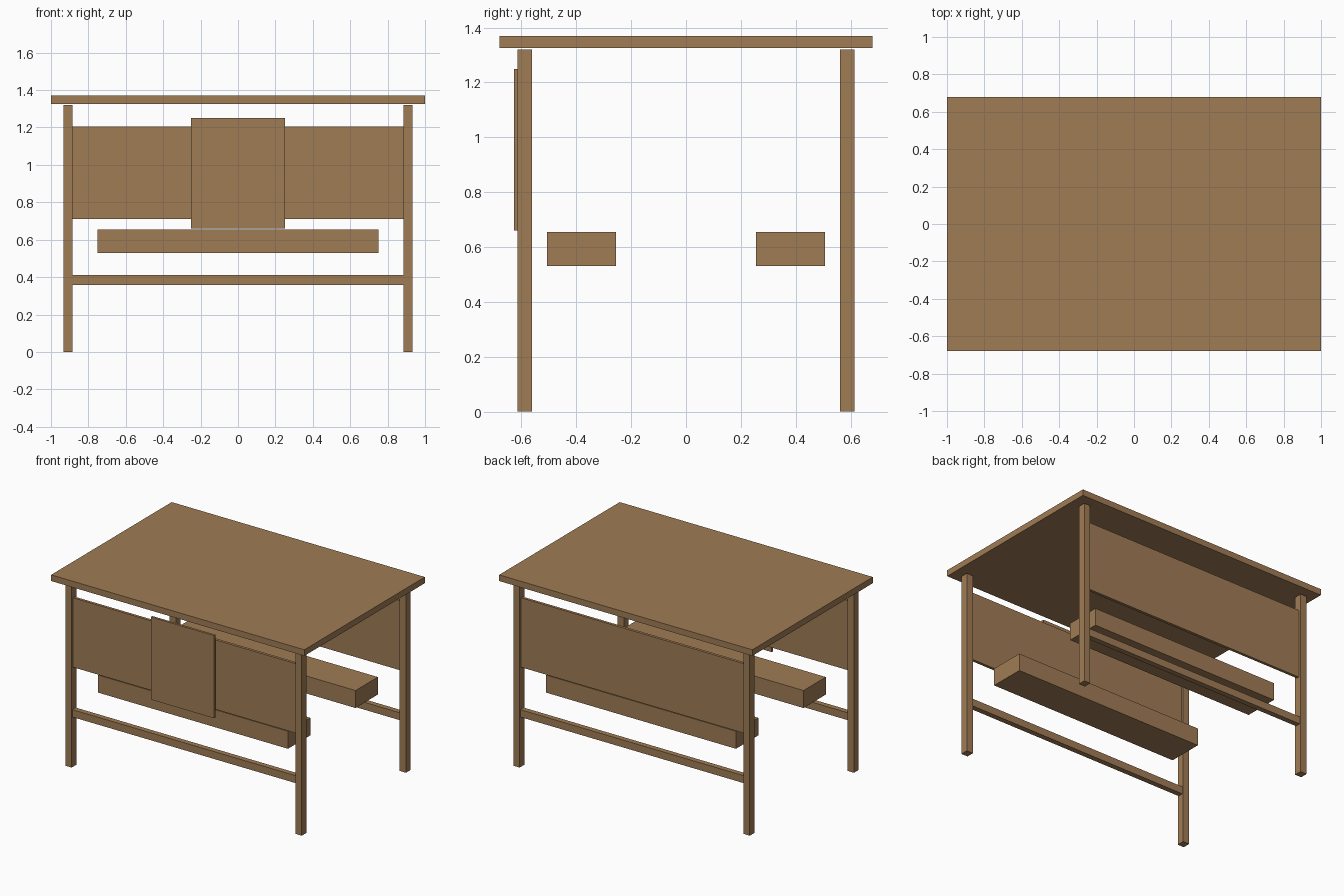
import bpy

if "Cube" in bpy.data.objects:
    bpy.data.objects.remove(bpy.data.objects["Cube"])

wood = bpy.data.materials.new("wood")
wood.diffuse_color = (0.35, 0.20, 0.09, 1)
wood.use_nodes = True
wood.node_tree.nodes["Principled BSDF"].inputs["Base Color"].default_value = wood.diffuse_color


def box(name, x, y, z):
    """Box spanning the given (min, max) ranges."""
    spans = (x, y, z)
    bpy.ops.mesh.primitive_cube_add(size=1, location=[(a + b) / 2 for a, b in spans])
    ob = bpy.context.object
    ob.name = name
    ob.scale = [b - a for a, b in spans]
    bpy.ops.object.transform_apply(location=False, rotation=False, scale=True)
    ob.data.materials.append(wood)
    return ob


def span(side, a, b):
    """Range a..b, mirrored when side is -1."""
    return tuple(sorted((side * a, side * b)))


# Table top, a hair above the legs
box("table_top", (-1, 1), (-0.68, 0.68), (1.326, 1.37))

for end, sy in (("front", -1), ("back", 1)):
    # Corner legs
    for side, sx in (("left", -1), ("right", 1)):
        box(f"{end}_{side}_leg", span(sx, 0.884, 0.934), span(sy, 0.561, 0.615), (0, 1.32))
    # Apron panel and stretcher between the legs
    box(f"{end}_panel", (-0.884, 0.884), span(sy, 0.578, 0.598), (0.71, 1.206))
    box(f"{end}_stretcher", (-0.884, 0.884), span(sy, 0.569, 0.607), (0.358, 0.411))
    # Bench seat block inside the frame
    box(f"{end}_bench", (-0.75, 0.75), span(sy, 0.255, 0.507), (0.53, 0.655))

# Plate on the front panel only
box("front_plate", (-0.25, 0.25), (-0.627, -0.61), (0.66, 1.25))
